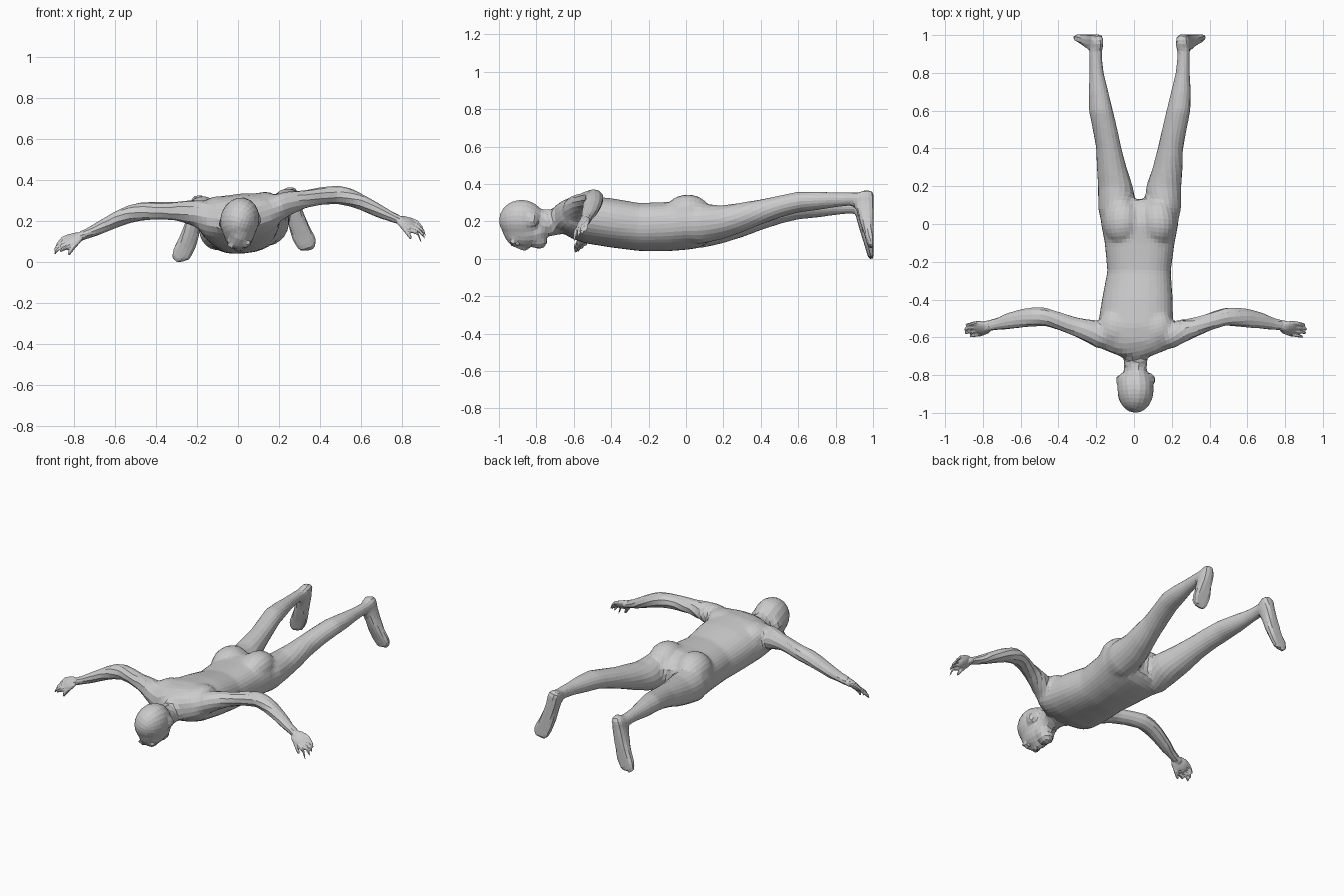
import bpy, bmesh
from math import cos, sin, pi, radians
from mathutils import Vector, Euler


def loft(bm, axis, rows, n=16, side=1, p=1.0, ymax=9):
    """Skin elliptical rings (x, y, z, radius_a, radius_b) stacked along one axis."""
    rings = []
    for x, y, z, a, b in rows:
        ring = []
        for i in range(n):
            t = 2 * pi * i / n
            u, v = cos(t), sin(t)
            u = a * abs(u) ** p * (1 if u > 0 else -1)
            v = b * abs(v) ** p * (1 if v > 0 else -1)
            off = {'x': (0, u, v), 'y': (u, 0, v), 'z': (u, v, 0)}[axis]
            ring.append(bm.verts.new((side * (x + off[0]), min(y + off[1], ymax), z + off[2])))
        rings.append(ring)
    for r0, r1 in zip(rings, rings[1:]):
        for i in range(n):
            j = (i + 1) % n
            bm.faces.new((r0[i], r0[j], r1[j], r1[i]))
    bm.faces.new(rings[0][::-1])
    bm.faces.new(rings[-1])


def blob(bm, c, r, rot=(0, 0, 0), side=1):
    """Rotated ellipsoid."""
    vs = bmesh.ops.create_uvsphere(bm, u_segments=16, v_segments=10, radius=1)['verts']
    q = Euler([radians(a) for a in rot]).to_matrix()
    for v in vs:
        w = q @ Vector((v.co[i] * r[i] for i in range(3))) + Vector(c)
        v.co = (side * w.x, w.y, w.z)


def pose(bm):
    """Slight roll and sideways lean of the whole figure."""
    for v in bm.verts:
        x, y, z = v.co
        lean = 0.03 * min(1, max(0, (y + 0.7) / 0.5)) if abs(x) < 0.45 and y > -0.45 else 0.008
        v.co = (x + lean, y, z + 0.09 * max(-0.45, min(0.45, x)))


def finish(bm, name):
    bmesh.ops.recalc_face_normals(bm, faces=bm.faces)
    me = bpy.data.meshes.new(name)
    bm.to_mesh(me)
    bm.free()
    ob = bpy.data.objects.new(name, me)
    bpy.context.collection.objects.link(ob)
    bpy.ops.object.select_all(action='DESELECT')
    bpy.context.view_layer.objects.active = ob
    ob.select_set(True)
    return ob


def fuse(ob, voxel, smooth, faces):
    """Merge overlapping parts into one skin, then rebuild it as even quads."""
    m = ob.modifiers.new('merge', 'REMESH')
    m.mode, m.voxel_size = 'VOXEL', voxel
    bpy.ops.object.modifier_apply(modifier='merge')
    m = ob.modifiers.new('soften', 'SMOOTH')
    m.factor, m.iterations = 0.5, smooth
    bpy.ops.object.modifier_apply(modifier='soften')
    if faces:
        bpy.ops.object.quadriflow_remesh(target_faces=faces, seed=1)


body = bmesh.new()

# torso, from neck base to crotch
loft(body, 'y', [(0, -.70, .215, .08, .07), (0, -.665, .225, .17, .08), (0, -.62, .22, .21, .105),
                 (0, -.54, .21, .20, .125), (0, -.4, .192, .188, .13), (0, -.25, .17, .168, .127),
                 (0, -.1, .172, .185, .13), (0, 0, .18, .205, .13), (0, .07, .175, .205, .115),
                 (0, .13, .17, .14, .075)], n=24, p=.85)

# neck and head
loft(body, 'y', [(0, -.82, .19, .06, .07), (0, -.72, .195, .062, .075), (0, -.62, .22, .1, .08)])
blob(body, (0, -.878, .205), (.098, .124, .112))
blob(body, (0, -.865, .145), (.076, .115, .085))
blob(body, (0, -.785, .09), (.045, .045, .038))
blob(body, (0, -.80, .13), (.066, .055, .055))
blob(body, (0, -.80, .066), (.026, .022, .014))
loft(body, 'y', [(0, -.93, .075, .01, .012), (0, -.87, .058, .014, .02), (0, -.84, .062, .022, .022)], n=10)

for s in (1, -1):
    # brow, ear, shoulder blade, buttock
    blob(body, (.035, -.93, .082), (.032, .014, .016), side=s)
    blob(body, (.092, -.815, .195), (.012, .028, .034), (0, 0, 25), s)
    blob(body, (.11, -.55, .27), (.09, .1, .062), side=s)
    blob(body, (.095, .01, .235), (.1, .125, .1), side=s)
    # leg
    loft(body, 'y', [(.115, -.05, .17, .075, .09), (.12, .08, .175, .1, .108), (.128, .2, .185, .094, .09),
                     (.148, .3, .208, .08, .08), (.163, .4, .235, .068, .068), (.183, .5, .262, .066, .06),
                     (.205, .6, .285, .064, .056), (.218, .7, .29, .053, .05), (.228, .8, .295, .038, .04),
                     (.232, .87, .298, .034, .036), (.232, .95, .298, .034, .036)], side=s)
    # foot with a flat upright sole
    loft(body, 'z', [(.222, .97, .345, .024, .025), (.226, .962, .325, .035, .05), (.232, .955, .28, .037, .06),
                     (.248, .965, .22, .040, .05), (.268, .975, .15, .05, .038), (.292, .985, .09, .058, .028),
                     (.303, .99, .05, .048, .022), (.306, .992, .028, .03, .016)], side=s, p=.8, ymax=1.003)
    # arm, shoulder to wrist
    loft(body, 'x', [(.12, -.60, .235, .06, .07), (.2, -.585, .252, .075, .07), (.26, -.565, .268, .062, .057),
                     (.32, -.545, .278, .054, .045), (.4, -.515, .287, .05, .044), (.48, -.49, .288, .05, .046),
                     (.54, -.492, .275, .052, .046), (.6, -.50, .25, .051, .043), (.68, -.515, .21, .044, .036),
                     (.74, -.53, .182, .032, .028), (.79, -.54, .162, .031, .024)], side=s)
pose(body)
fuse(finish(body, 'body'), .009, 6, 5500)

# hands: palm, four fingers, thumb
for s, name in ((1, 'left_hand'), (-1, 'right_hand')):
    h = bmesh.new()
    loft(h, 'x', [(.75, -.532, .178, .026, .022), (.80, -.542, .158, .03, .022)], n=12, side=s)
    blob(h, (.815, -.55, .148), (.055, .045, .02), (40, 25, 0), s)
    for i in range(4):
        k, a = i * .021, i * .017
        reach = (.0, .008, .006, -.012)[i]
        loft(h, 'x', [(.83, -.522 - k, .168 - a, .011, .012), (.868, -.528 - k, .154 - a, .0105, .011),
                      (.892 + reach, -.533 - k, .125 - a, .009, .011),
                      (.899 + reach, -.535 - k, .108 - a, .006, .007)], n=8, side=s)
    loft(h, 'z', [(.79, -.565, .145, .02, .016), (.812, -.58, .112, .014, .012),
                  (.828, -.588, .088, .011, .01), (.835, -.59, .072, .006, .006)], n=8, side=s)
    pose(h)
    fuse(finish(h, name), .005, 2, 900)

# eyes
for s, name in ((1, 'left_eye'), (-1, 'right_eye')):
    e = bmesh.new()
    blob(e, (.032, -.9, .08), (.015, .012, .012), side=s)
    pose(e)
    finish(e, name)
